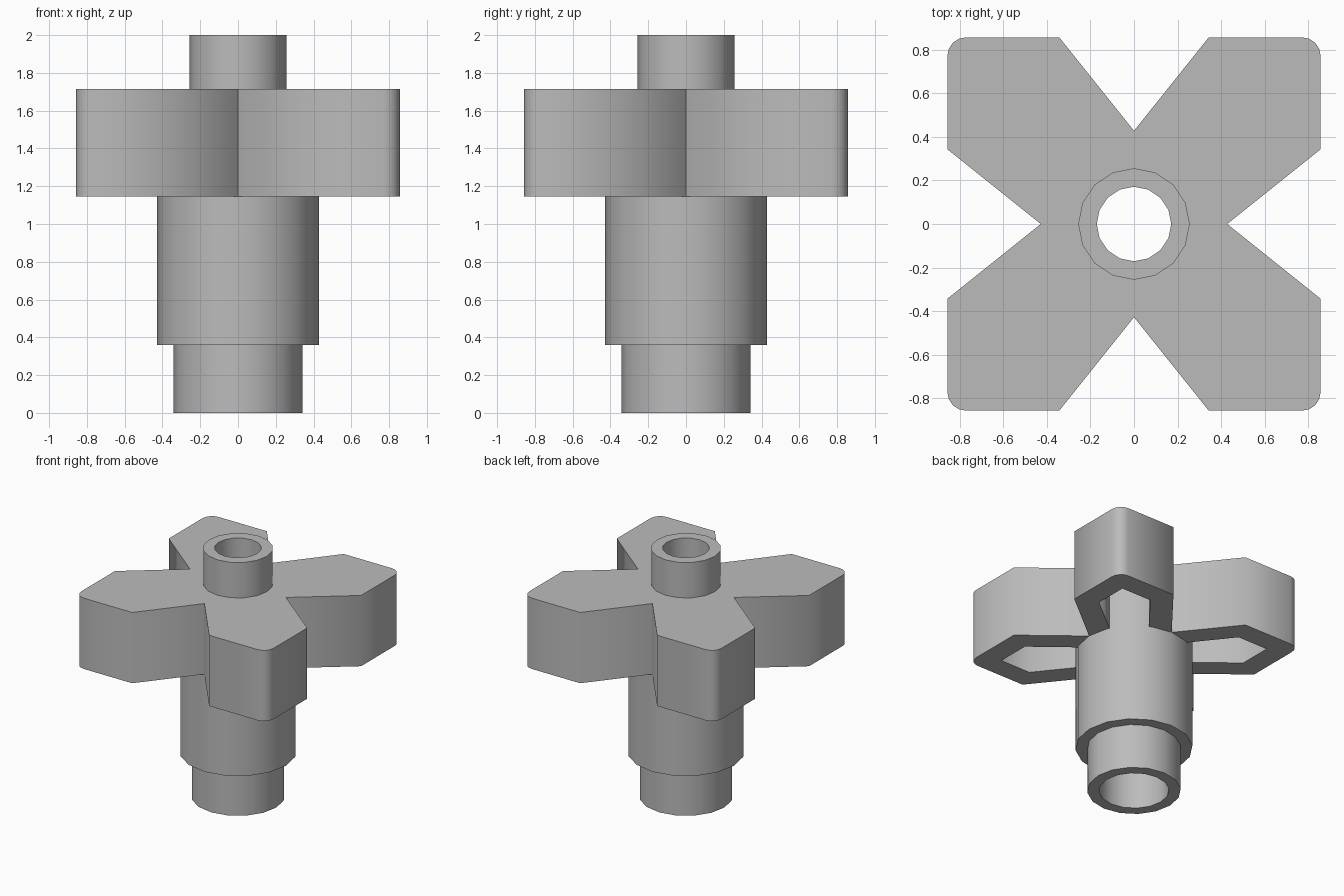
import bpy, bmesh
from math import pi, sin, cos, radians
from mathutils import Matrix, Vector

if "Cube" in bpy.data.objects:
    bpy.data.objects.remove(bpy.data.objects["Cube"], do_unlink=True)

grey = bpy.data.materials.new("plain grey")
grey.use_nodes = True
grey.diffuse_color = (0.5, 0.5, 0.5, 1)
grey.node_tree.nodes["Principled BSDF"].inputs["Base Color"].default_value = (0.5, 0.5, 0.5, 1)

HALF, REACH, CORNER = 0.857, 0.343, 0.085   # arm outline
WALL, BODY = 0.17, 0.428
HEAD_LOW, HEAD_TOP = 1.145, 1.715
PLATE_LOW = HEAD_TOP - WALL


def finish(name, bm):
    bmesh.ops.recalc_face_normals(bm, faces=bm.faces)
    mesh = bpy.data.meshes.new(name)
    bm.to_mesh(mesh)
    bm.free()
    obj = bpy.data.objects.new(name, mesh)
    bpy.context.collection.objects.link(obj)
    mesh.materials.append(grey)
    return obj


def prism(bm, outline, low, high):
    face = bm.faces.new([bm.verts.new((x, y, low)) for x, y in outline])
    top = bmesh.ops.extrude_face_region(bm, geom=[face])["geom"]
    verts = [v for v in top if isinstance(v, bmesh.types.BMVert)]
    bmesh.ops.translate(bm, verts=verts, vec=(0, 0, high - low))


def quarter_turns(points):
    for k in range(4):
        turn = Matrix.Rotation(k * pi / 2, 2)
        yield [turn @ Vector(p) for p in points]


def smooth(obj):
    bpy.ops.object.select_all(action="DESELECT")
    obj.select_set(True)
    bpy.context.view_layer.objects.active = obj
    bpy.ops.object.shade_smooth_by_angle(angle=radians(60))


# Stepped hollow shaft, turned around the vertical axis
profile = [(0.256, 0), (0.342, 0), (0.342, 0.36), (BODY, 0.36), (BODY, 1.6),
           (0.256, 1.6), (0.256, 2), (0.171, 2), (0.171, PLATE_LOW), (0.256, PLATE_LOW)]
bm = bmesh.new()
ring = [bm.verts.new((r, 0, z)) for r, z in profile]
edges = [bm.edges.new((a, b)) for a, b in zip(ring, ring[1:] + ring[:1])]
bmesh.ops.spin(bm, geom=ring + edges, cent=(0, 0, 0), axis=(0, 0, 1),
               angle=2 * pi, steps=16, use_merge=True)
bmesh.ops.remove_doubles(bm, verts=bm.verts, dist=0.0005)
shaft = finish("hollow_shaft", bm)

# Four-armed head with rounded outer corners
mid = HALF - CORNER
arc = [(mid + CORNER * cos(a), mid + CORNER * sin(a))
       for a in (i * pi / 8 for i in range(5))]
arm = [(BODY, 0), (HALF, REACH)] + arc + [(REACH, HALF)]
bm = bmesh.new()
prism(bm, [p for part in quarter_turns(arm) for p in part], HEAD_LOW, HEAD_TOP)
head = finish("four_arm_head", bm)

# Pockets under the arms and the centre opening
inner = HALF - WALL
pocket = [(0.354, 0.156), (inner, 0.421), (inner, inner), (0.421, inner), (0.156, 0.354)]
bm = bmesh.new()
for outline in quarter_turns(pocket):
    prism(bm, outline, HEAD_LOW - 0.2, PLATE_LOW)
centre = [(0.21 * cos(k * pi / 8), 0.21 * sin(k * pi / 8)) for k in range(16)]
prism(bm, centre, HEAD_LOW - 0.2, HEAD_TOP + 0.2)
cutter = finish("pocket_cutter", bm)
cutter.hide_render = True

cut = head.modifiers.new("pockets", "BOOLEAN")
cut.operation, cut.solver, cut.object = "DIFFERENCE", "EXACT", cutter
bpy.context.view_layer.objects.active = head
bpy.ops.object.modifier_apply(modifier=cut.name)
bpy.data.objects.remove(cutter, do_unlink=True)

for obj in (shaft, head):
    smooth(obj)
